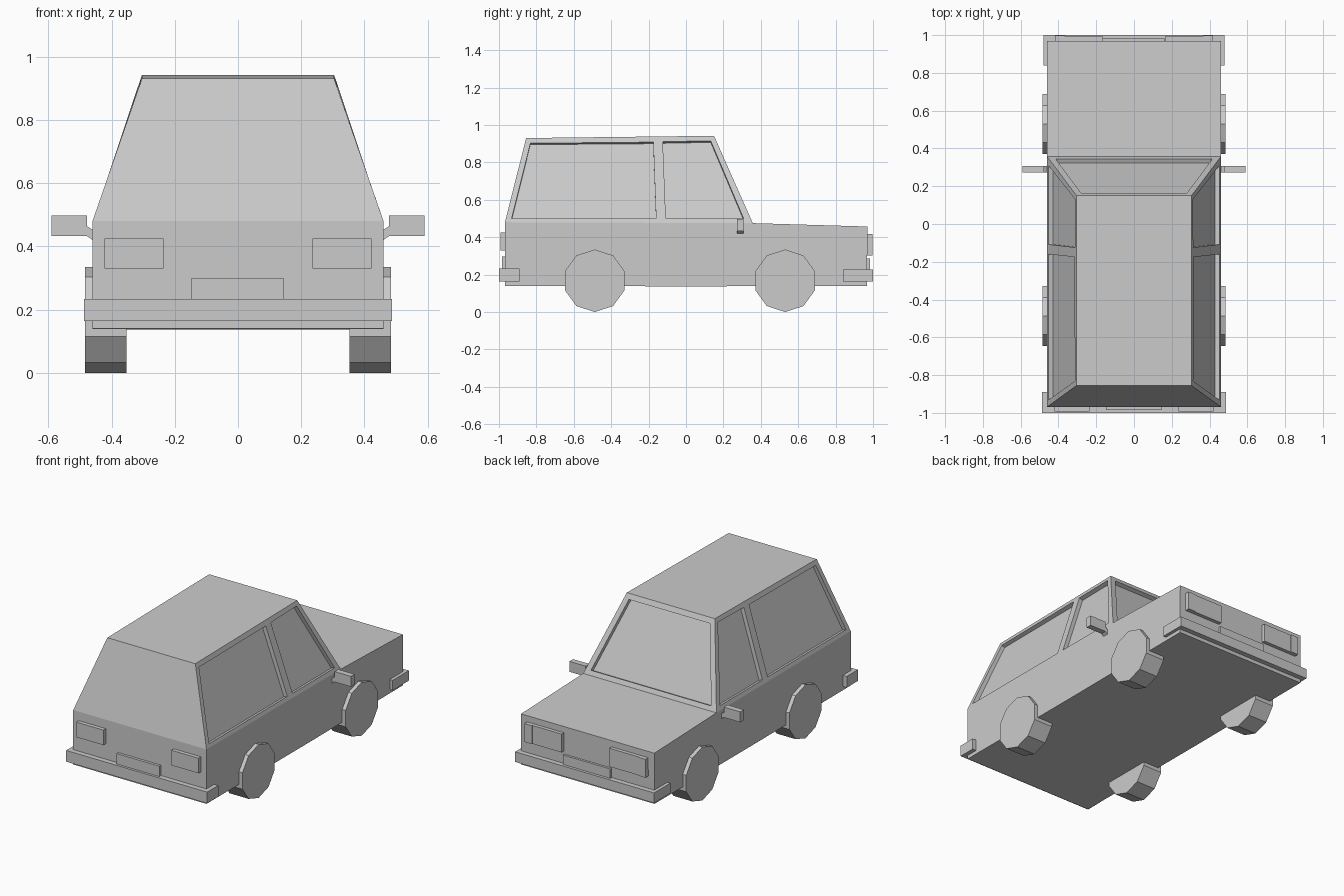
import bpy, bmesh, math
from mathutils import Vector

if "Cube" in bpy.data.objects:
    bpy.data.objects.remove(bpy.data.objects["Cube"])


def make_object(name, bm):
    bmesh.ops.recalc_face_normals(bm, faces=bm.faces)
    me = bpy.data.meshes.new(name)
    bm.to_mesh(me)
    bm.free()
    ob = bpy.data.objects.new(name, me)
    bpy.context.collection.objects.link(ob)
    return ob


def add_prism(bm, points, offset):
    """Closed prism: polygon plus a copy shifted by offset."""
    a = [bm.verts.new(p) for p in points]
    b = [bm.verts.new(Vector(p) + Vector(offset)) for p in points]
    n = len(a)
    caps = [bm.faces.new(a), bm.faces.new(b)]
    sides = [bm.faces.new((a[i], a[(i + 1) % n], b[(i + 1) % n], b[i])) for i in range(n)]
    return caps, sides


def prism(name, points, offset):
    bm = bmesh.new()
    add_prism(bm, points, offset)
    return make_object(name, bm)


def box(name, x0, x1, y0, y1, z0, z1):
    return prism(name, [(x0, y0, z0), (x1, y0, z0), (x1, y1, z0), (x0, y1, z0)], (0, 0, z1 - z0))


# Body: lower side profile, with the cabin extruded from the rear part of its top
HALF, ROOF_HALF = 0.46, 0.304
profile = [(-0.968, 0.14), (0, 0.137), (0.968, 0.14), (0.97, 0.457), (0.357, 0.475), (-0.968, 0.48)]
bm = bmesh.new()
caps, sides = add_prism(bm, [(-HALF, y, z) for y, z in profile], (2 * HALF, 0, 0))
ext = bmesh.ops.extrude_face_region(bm, geom=[sides[4]])
for v in [g for g in ext["geom"] if isinstance(g, bmesh.types.BMVert)]:
    front = v.co.y > 0
    v.co = (math.copysign(ROOF_HALF, v.co.x), 0.15 if front else -0.855, 0.942 if front else 0.93)
bmesh.ops.delete(bm, geom=[sides[4]], context='FACES_ONLY') if sides[4].is_valid else None
body = make_object("car_body", bm)


# Recessed windows, cut into the sloping cabin faces
def recess(name, points, depth=0.025):
    p = [Vector(q) for q in points]
    n = (p[1] - p[0]).cross(p[2] - p[0]).normalized()
    if n.dot(p[0] - Vector((0, -0.2, 0.6))) < 0:
        n.negate()
    cutter = prism(name, [q - n * depth for q in p], n * (depth + 0.04))
    cutter.hide_render = True
    cutter.hide_viewport = True
    mod = body.modifiers.new(name, 'BOOLEAN')
    mod.operation = 'DIFFERENCE'
    mod.solver = 'EXACT'
    mod.object = cutter


def side_x(z):
    return HALF - (z - 0.478) / 0.458 * (HALF - ROOF_HALF)


windows = {
    "rear_side_window": [(-0.932, 0.5), (-0.16, 0.5), (-0.175, 0.908), (-0.832, 0.903)],
    "front_side_window": [(-0.108, 0.5), (0.308, 0.5), (0.132, 0.915), (-0.124, 0.91)],
}
for name, pts in windows.items():
    for label, s in (("right", 1), ("left", -1)):
        recess(f"{label}_{name}_cutter", [(s * side_x(z), y, z) for y, z in pts])
recess("windscreen_cutter", [(-0.415, 0.345, 0.502), (0.415, 0.345, 0.502),
                             (0.28, 0.164, 0.911), (-0.28, 0.164, 0.911)])

# Bumpers and number plates
box("tail_bumper", -0.487, 0.487, -1.0, -0.89, 0.163, 0.233)
box("nose_bumper", -0.48, 0.48, 0.84, 1.0, 0.163, 0.226)
box("tail_plate", -0.148, 0.146, -0.985, -0.96, 0.225, 0.298)
box("nose_plate", -0.165, 0.162, 0.96, 0.983, 0.22, 0.285)

# Parts mirrored on both sides
for label, s in (("right", 1), ("left", -1)):
    # Lights
    box(f"{label}_tail_light", s * 0.235, s * 0.39, -0.992, -0.96, 0.33, 0.424)
    box(f"{label}_tail_indicator", s * 0.39, s * 0.422, -0.992, -0.96, 0.33, 0.424)
    box(f"{label}_headlight", s * 0.165, s * 0.365, 0.96, 0.992, 0.303, 0.418)
    box(f"{label}_nose_indicator", s * 0.365, s * 0.418, 0.96, 0.997, 0.303, 0.418)
    # Door mirror with its stem
    box(f"{label}_mirror", s * 0.477, s * 0.59, 0.272, 0.308, 0.432, 0.497)
    prism(f"{label}_mirror_stem", [(s * 0.44, 0.272, 0.42), (s * 0.46, 0.272, 0.42), (s * 0.48, 0.272, 0.434),
                                   (s * 0.48, 0.272, 0.465), (s * 0.44, 0.272, 0.44)], (0, 0.036, 0))
    # Ten-sided wheels
    for end, cy in (("tail", -0.488), ("nose", 0.53)):
        rim = [(s * 0.352, cy + 0.167 * math.sin(i * math.tau / 10), 0.167 + 0.167 * math.cos(i * math.tau / 10))
               for i in range(10)]
        prism(f"{label}_{end}_wheel", rim, (s * 0.132, 0, 0))
